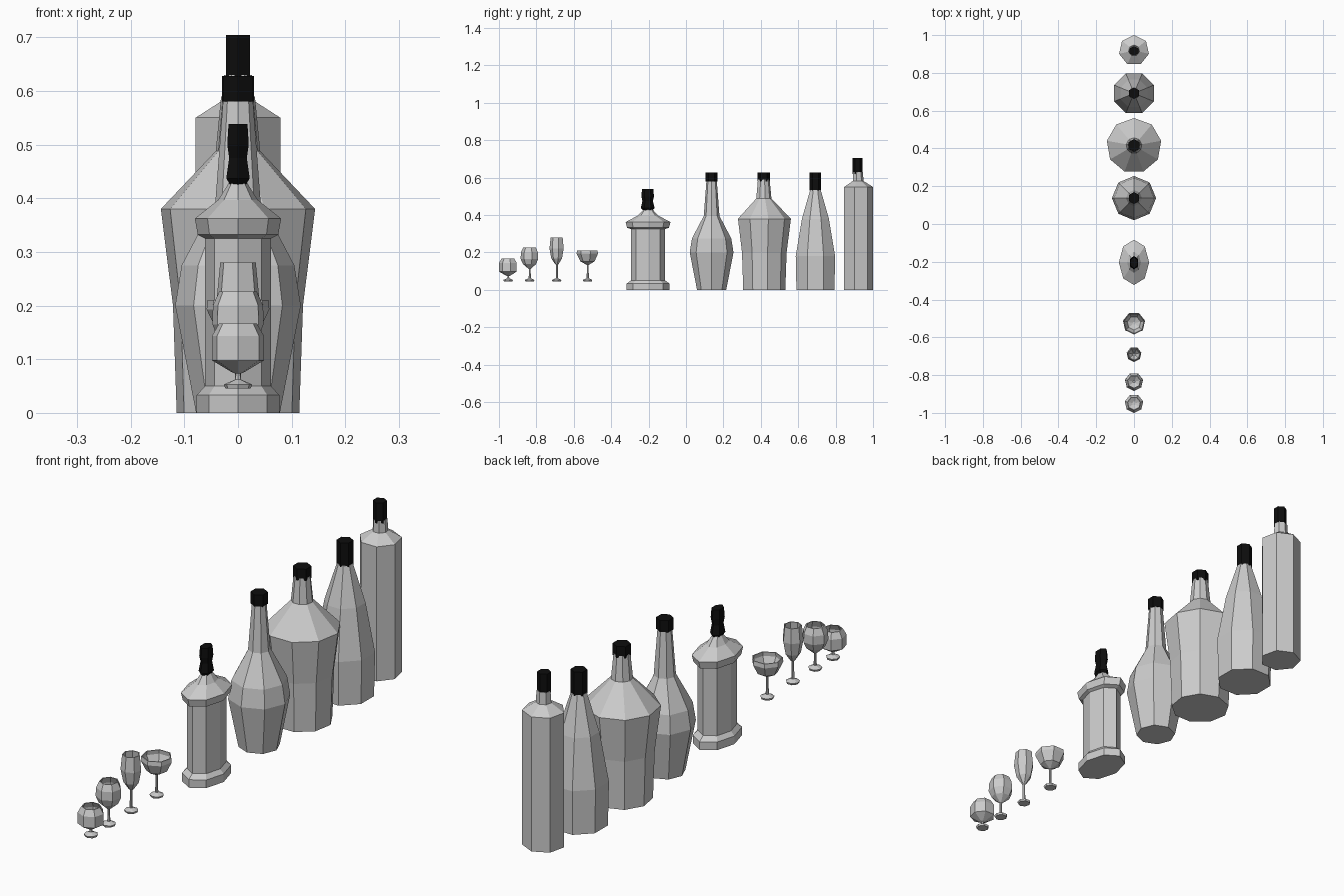
import bpy, bmesh
from math import sin, cos, pi

if "Cube" in bpy.data.objects:
    bpy.data.objects.remove(bpy.data.objects["Cube"])

black = bpy.data.materials.new("black_cap")
black.diffuse_color = (0.004, 0.004, 0.004, 1)
black.use_nodes = True
black.node_tree.nodes["Principled BSDF"].inputs["Base Color"].default_value = black.diffuse_color


def lathe(name, y, profile, sides, phase=pi / 2, sx=1.0, mat=None):
    """Revolve (radius, z) pairs into a flat-faced solid closed at both ends."""
    bm = bmesh.new()
    rings = []
    for r, z in profile:
        rings.append([bm.verts.new((sx * r * cos(phase + 2 * pi * i / sides),
                                    r * sin(phase + 2 * pi * i / sides), z))
                      for i in range(sides)])
    for a, b in zip(rings, rings[1:]):
        for i in range(sides):
            j = (i + 1) % sides
            bm.faces.new((a[i], a[j], b[j], b[i]))
    bm.faces.new(rings[0][::-1])
    bm.faces.new(rings[-1])
    bmesh.ops.recalc_face_normals(bm, faces=bm.faces)
    me = bpy.data.meshes.new(name)
    bm.to_mesh(me)
    bm.free()
    ob = bpy.data.objects.new(name, me)
    ob.location.y = y
    bpy.context.collection.objects.link(ob)
    if mat:
        me.materials.append(mat)
    return ob


def glass(name, y, bowl, wall=0.004):
    """Foot, thin stem and a hollow bowl."""
    base = bowl[0][1]
    foot = [(0.024, 0.045), (0.027, 0.053), (0.006, 0.062), (0.005, base - 0.004)]
    inner = [(r - wall, z + (wall if k == 0 else 0))
             for k, (r, z) in enumerate(bowl)][::-1]
    lathe(name, y, foot + bowl + inner, 7, -pi / 2)


# stemmed glasses
glass("brandy_glass", -0.95, [(0.014, 0.077), (0.05, 0.098), (0.05, 0.143), (0.036, 0.167)])
glass("wine_glass", -0.835, [(0.010, 0.115), (0.037, 0.138), (0.049, 0.165), (0.048, 0.2), (0.036, 0.226)])
glass("flute_glass", -0.69, [(0.010, 0.138), (0.030, 0.168), (0.040, 0.22), (0.034, 0.28)])
glass("coupe_glass", -0.525, [(0.012, 0.137), (0.040, 0.152), (0.060, 0.193), (0.058, 0.21)])

# oval decanter with stopper
lathe("decanter", -0.203, [(0.115, 0), (0.115, 0.033), (0.092, 0.05), (0.092, 0.325),
                           (0.112, 0.332), (0.12, 0.362), (0.055, 0.397), (0.024, 0.43)],
      8, pi / 2, 0.67)
lathe("decanter_stopper", -0.205, [(0.02, 0.42), (0.037, 0.437), (0.028, 0.475), (0.034, 0.5), (0.03, 0.538)],
      6, pi / 2, 0.68, black)

# bottles
lathe("round_bottle", 0.137, [(0.078, 0), (0.117, 0.2), (0.105, 0.275), (0.042, 0.395), (0.028, 0.58)], 8)
lathe("shouldered_bottle", 0.415, [(0.116, 0), (0.123, 0.2), (0.146, 0.38), (0.042, 0.488), (0.032, 0.59)], 9)
lathe("tapered_bottle", 0.692, [(0.11, 0), (0.114, 0.18), (0.078, 0.38), (0.03, 0.535)], 8, pi / 8)
lathe("straight_bottle", 0.919, [(0.081, 0), (0.081, 0.55), (0.03, 0.582), (0.027, 0.63)], 7)

# caps
for name, y, r, z0, z1 in [("round_bottle_cap", 0.137, 0.032, 0.58, 0.628),
                           ("shouldered_bottle_cap", 0.415, 0.034, 0.58, 0.628),
                           ("tapered_bottle_cap", 0.692, 0.031, 0.53, 0.628),
                           ("straight_bottle_cap", 0.917, 0.026, 0.62, 0.704)]:
    lathe(name, y, [(r, z0), (r, z1)], 6, pi / 2, 1.0, black)
